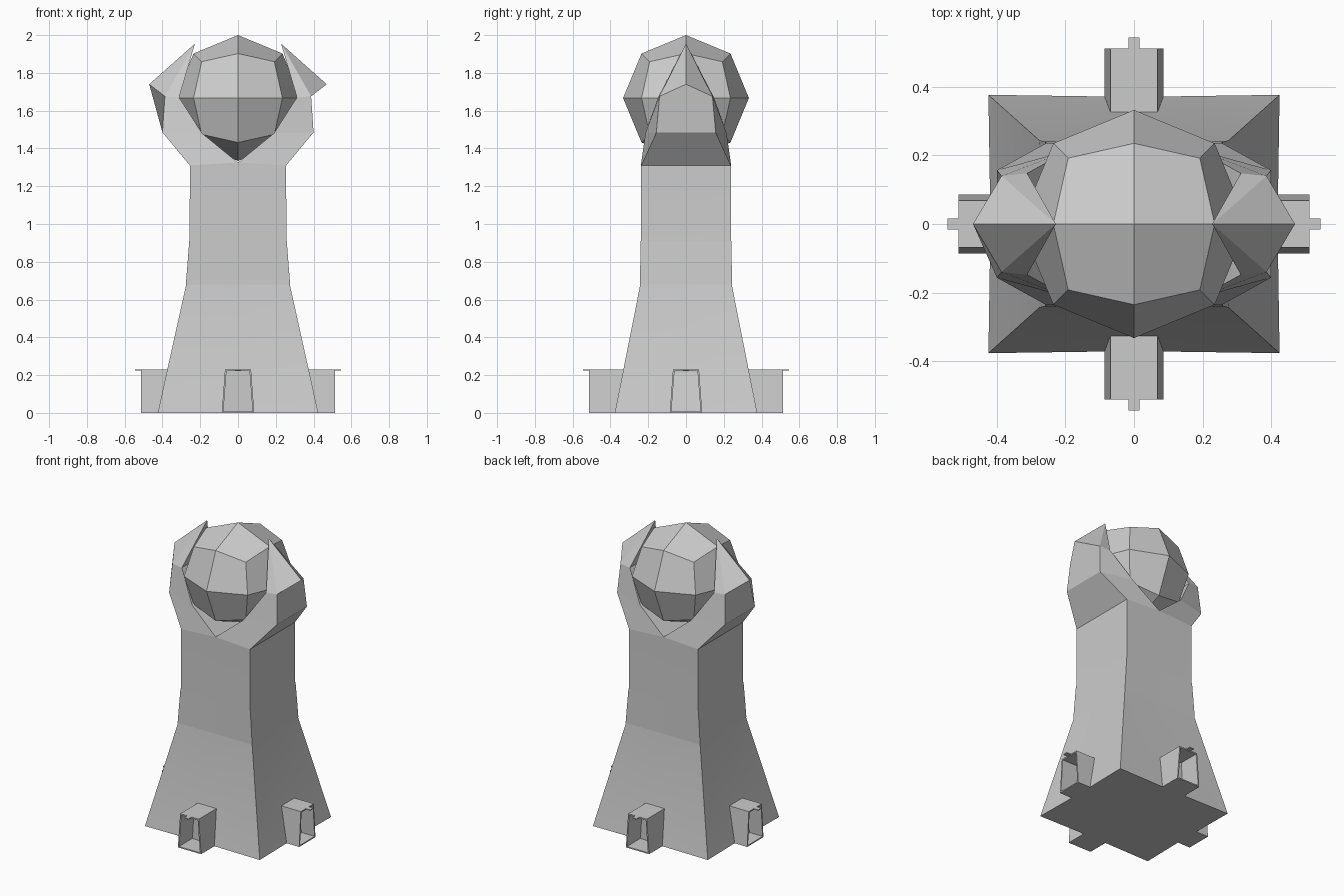
import bpy, bmesh, math
from mathutils import Matrix, Vector

if "Cube" in bpy.data.objects:
    bpy.data.objects.remove(bpy.data.objects["Cube"])


def finish(bm, name, smooth=False):
    bmesh.ops.remove_doubles(bm, verts=bm.verts, dist=0.0005)
    bmesh.ops.recalc_face_normals(bm, faces=bm.faces)
    me = bpy.data.meshes.new(name)
    bm.to_mesh(me)
    bm.free()
    ob = bpy.data.objects.new(name, me)
    bpy.context.collection.objects.link(ob)
    if smooth:
        bpy.ops.object.select_all(action='DESELECT')
        ob.select_set(True)
        bpy.context.view_layer.objects.active = ob
        bpy.ops.object.shade_smooth_by_angle(angle=math.radians(30))
    return ob


def loft(levels, name, smooth, caps=True):
    # stacked rectangular rings with slightly hollow side middles
    bm = bmesh.new()
    rings = []
    for z, hx, hy, dip in levels:
        mx, my = hx - dip, hy - dip
        pts = [(hx, hy), (0, my), (-hx, hy), (-mx, 0),
               (-hx, -hy), (0, -my), (hx, -hy), (mx, 0)]
        rings.append([bm.verts.new((x, y, z)) for x, y in pts])
    for a, b in zip(rings, rings[1:]):
        for i in range(8):
            j = (i + 1) % 8
            bm.faces.new((a[i], a[j], b[j], b[i]))
    if caps:
        bm.faces.new(rings[0])
        bm.faces.new(rings[-1])
    return finish(bm, name, smooth)


# Tapered tower shaft and flush band
loft([(0, .425, .377, .006), (.68, .274, .242, .003),
      (.91, .256, .238, 0), (1.31, .255, .237, 0)], "tower", True)
loft([(.68, .276, .244, .002), (.91, .258, .240, 0)], "band", False, caps=False)


# Crossing tunnels with recessed doorways at each end
def tunnel(name, angle):
    bm = bmesh.new()
    prof = [(-.086, 0), (.086, 0), (.069, .23), (-.069, .23)]
    ends = [[bm.verts.new((x, y, z)) for x, z in prof] for y in (-.513, .513)]
    for i in range(4):
        j = (i + 1) % 4
        bm.faces.new((ends[0][i], ends[0][j], ends[1][j], ends[1][i]))
    doors = [bm.faces.new(e) for e in ends]
    bmesh.ops.recalc_face_normals(bm, faces=bm.faces)
    for f in doors:
        bmesh.ops.inset_region(bm, faces=[f], thickness=.012)
        s = 1 if f.calc_center_median().y < 0 else -1
        r = bmesh.ops.extrude_face_region(bm, geom=[f])
        vs = [g for g in r["geom"] if isinstance(g, bmesh.types.BMVert)]
        bmesh.ops.translate(bm, verts=vs, vec=(0, s * .14, 0))
        if f.is_valid:
            bmesh.ops.delete(bm, geom=[f], context='FACES_ONLY')
    # thin spout on the roof edge
    for s in (-1, 1):
        m = Matrix.Translation((0, s * .515, .227)) @ Matrix.Diagonal((.032, .06, .006, 1))
        bmesh.ops.create_cube(bm, size=1, matrix=m)
    bmesh.ops.rotate(bm, verts=bm.verts, matrix=Matrix.Rotation(angle, 3, 'Z'))
    finish(bm, name)


tunnel("front_back_tunnel", 0)
tunnel("side_tunnel", math.pi / 2)

# Pair of faceted claws; named points on the +x +y quarter
P = dict(V=(0, .237, 1.325), C=(.255, .237, 1.31), A=(.40, .157, 1.485),
         S=(.387, .14, 1.676), P=(.47, 0, 1.74), T=(.228, 0, 1.955),
         I=(.19, .215, 1.48), J=(.312, .148, 1.67), B=(0, .237, 1.31))
for sx, name in ((-1, "left_claw"), (1, "right_claw")):
    bm = bmesh.new()

    def face(keys):
        # lower-case suffix marks the mirrored (-y) copy of a point
        vs = []
        for k in keys:
            x, y, z = P[k.upper()]
            vs.append(bm.verts.new((sx * x, y if k.isupper() else -y, z)))
        bm.faces.new(vs)

    for half in ("BCV", "VCAI", "IASJ", "JST", "SPT"):
        face(half)
        face(half.lower())
    for k in ("CcaA", "AasPS", "JjT", "IijJ", "VviI"):
        # centre-line points exist once on both sides
        face(k)
    finish(bm, name)

# Faceted orb: once-subdivided cube pushed onto a sphere
bm = bmesh.new()
bmesh.ops.create_cube(bm, size=2)
bmesh.ops.subdivide_edges(bm, edges=bm.edges, cuts=1, use_grid_fill=True)
for v in bm.verts:
    v.co = v.co.normalized() * .333 + Vector((0, 0, 1.667))
finish(bm, "orb")
